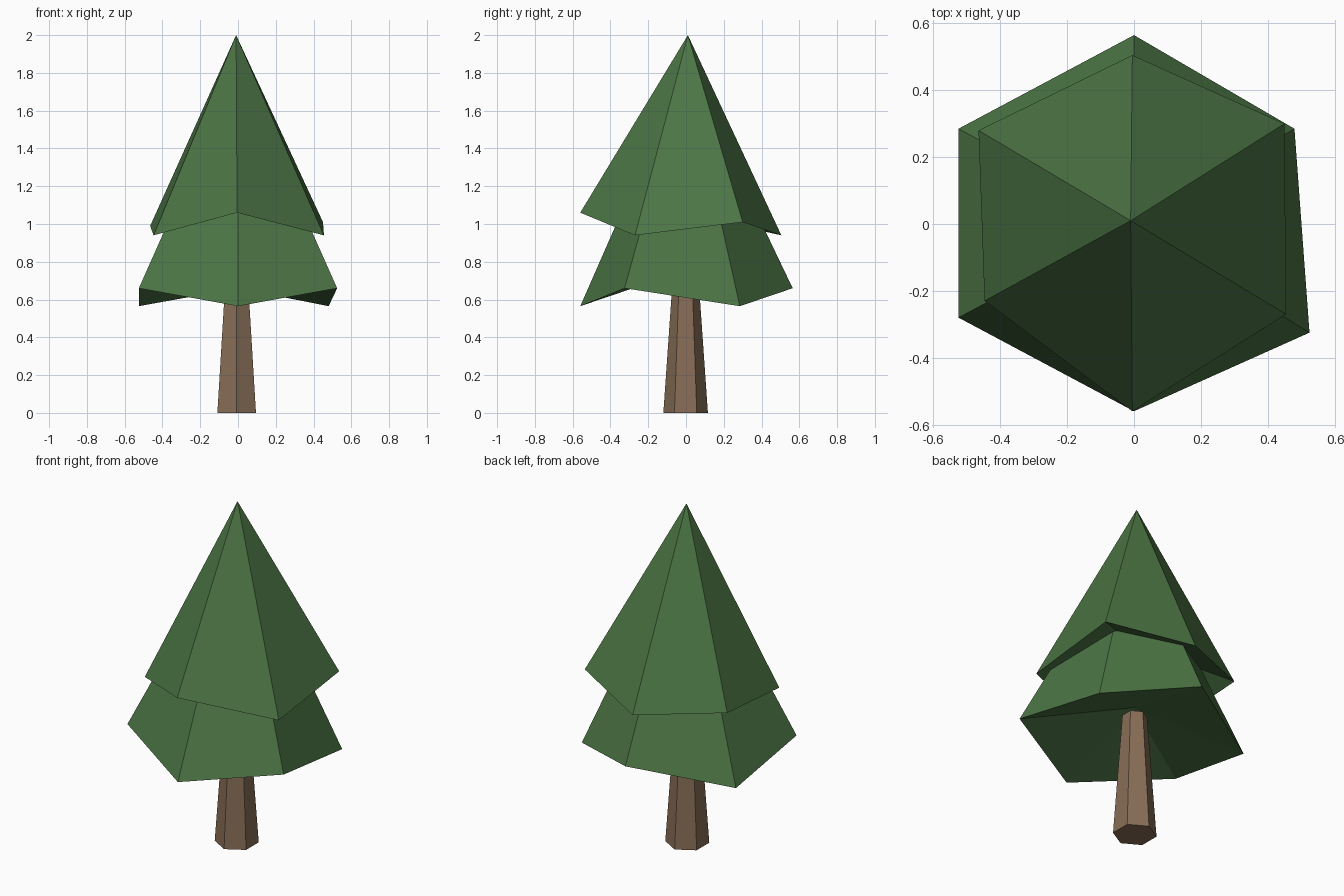
import bpy
import bmesh

cube = bpy.data.objects.get("Cube")
if cube:
    bpy.data.objects.remove(cube, do_unlink=True)


def make_material(name, color):
    mat = bpy.data.materials.new(name)
    mat.use_nodes = True
    mat.diffuse_color = color
    mat.node_tree.nodes["Principled BSDF"].inputs["Base Color"].default_value = color
    return mat


def make_tier(name, rim, tip, hollow, mat):
    """Uneven six-sided cone: a rim joined to a tip above and a raised hollow below."""
    bm = bmesh.new()
    ring = [bm.verts.new(p) for p in rim]
    top, under = bm.verts.new(tip), bm.verts.new(hollow)
    for a, b in zip(ring, ring[1:] + ring[:1]):
        bm.faces.new((a, b, top))
        bm.faces.new((b, a, under))
    bmesh.ops.recalc_face_normals(bm, faces=bm.faces)
    mesh = bpy.data.meshes.new(name)
    bm.to_mesh(mesh)
    bm.free()
    mesh.materials.append(mat)
    obj = bpy.data.objects.new(name, mesh)
    bpy.context.collection.objects.link(obj)
    return obj


green = make_material("pine green", (0.072, 0.178, 0.059, 1))
brown = make_material("bark brown", (0.245, 0.155, 0.094, 1))

# Trunk: tapered hexagon with corners at front and back
TRUNK_HEIGHT = 0.73
bpy.ops.mesh.primitive_cone_add(
    vertices=6, radius1=0.118, radius2=0.067, depth=TRUNK_HEIGHT,
    location=(-0.007, -0.002, TRUNK_HEIGHT / 2))
trunk = bpy.context.object
trunk.name = "trunk"
trunk.data.materials.append(brown)

# Lower foliage: rim corners alternate high and low
LOW, HIGH = 0.565, 0.66
make_tier("lower_foliage", [
    (0, 0.565, HIGH), (-0.525, 0.285, LOW), (-0.525, -0.28, HIGH),
    (0, -0.56, LOW), (0.525, -0.325, HIGH), (0.48, 0.285, LOW),
], (0, 0, 1.84), (0, 0, 0.78), green)

# Upper foliage
make_tier("upper_foliage", [
    (-0.005, 0.505, 0.94), (-0.465, 0.28, 0.99), (-0.447, -0.23, 0.94),
    (-0.005, -0.56, 1.06), (0.455, -0.27, 0.94), (0.45, 0.3, 1.01),
], (-0.01, 0.01, 2), (0, 0, 1.17), green)
